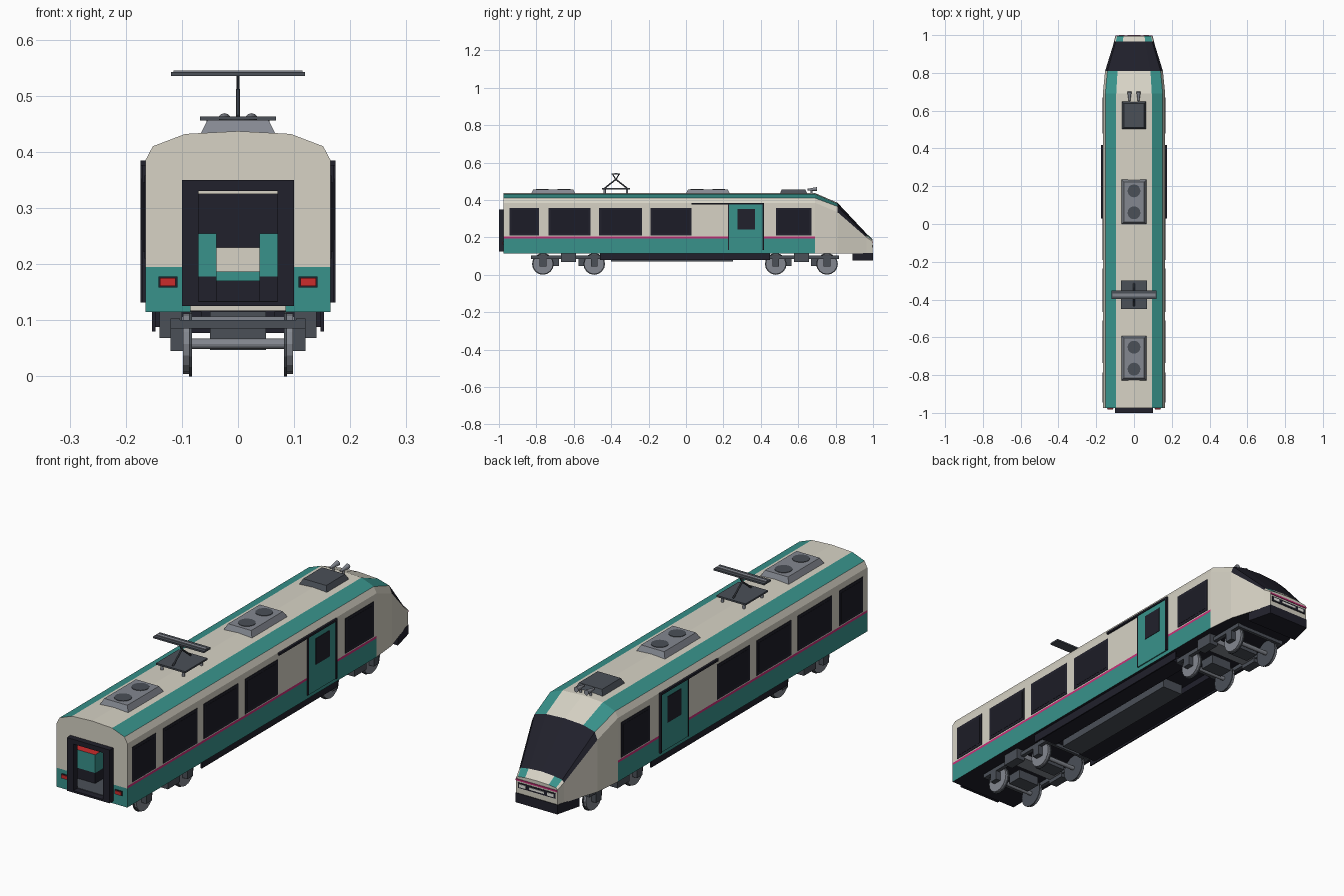
import bpy, bmesh, math
from mathutils import Vector, Matrix

if "Cube" in bpy.data.objects:
    bpy.data.objects.remove(bpy.data.objects["Cube"])


def material(name, r, g, b):
    m = bpy.data.materials.new(name)
    m.use_nodes = True
    m.diffuse_color = (r, g, b, 1)
    m.node_tree.nodes["Principled BSDF"].inputs["Base Color"].default_value = (r, g, b, 1)
    return m


CREAM = material("cream paint", 0.68, 0.65, 0.56)
TEAL = material("teal paint", 0.04, 0.29, 0.26)
BLACK = material("near black", 0.015, 0.015, 0.025)
MAGENTA = material("magenta stripe", 0.58, 0.03, 0.19)
GREY = material("steel grey", 0.23, 0.245, 0.28)
DARK = material("dark grey", 0.07, 0.08, 0.097)
RED = material("red", 0.6, 0.025, 0.025)
LAMP = material("lamp white", 0.85, 0.85, 0.8)
GLASS = material("dark glass", 0.012, 0.012, 0.02)


def finish(name, bm, mats, smooth=False):
    mesh = bpy.data.meshes.new(name)
    bm.to_mesh(mesh)
    bm.free()
    for m in mats:
        mesh.materials.append(m)
    ob = bpy.data.objects.new(name, mesh)
    bpy.context.collection.objects.link(ob)
    return ob


def box(name, mat, xs, ys, zs, taper=0.0, top=None, open_rear=False):
    """Box from ranges; taper pulls the top in, top recolours the upper face."""
    bm = bmesh.new()
    bmesh.ops.create_cube(bm, size=1)
    for v in bm.verts:
        t = taper if v.co.z > 0 else 0
        for axis, (a, b) in enumerate((xs, ys, zs)):
            lo, hi = min(a, b), max(a, b)
            pull = t if axis < 2 else 0
            v.co[axis] = hi - pull if v.co[axis] > 0 else lo + pull
    bm.normal_update()
    if top:
        for f in bm.faces:
            f.material_index = int(f.normal.z > 0.9)
    if open_rear:
        bmesh.ops.delete(bm, geom=[f for f in bm.faces if f.normal.y < -0.9], context='FACES')
        bmesh.ops.reverse_faces(bm, faces=bm.faces[:])
    return finish(name, bm, [mat, top] if top else [mat])


def pair(name, mat, xs, ys, zs, **kw):
    """The same box on both sides of the car."""
    for side, s in (("left", 1), ("right", -1)):
        box(f"{side}_{name}", mat, (s * xs[0], s * xs[1]), ys, zs, **kw)


def rod(name, mat, a, b, r, r2=None, sides=12):
    a, b = Vector(a), Vector(b)
    d = b - a
    bm = bmesh.new()
    m = Matrix.Translation((a + b) / 2) @ d.to_track_quat('Z', 'Y').to_matrix().to_4x4()
    bmesh.ops.create_cone(bm, cap_ends=True, segments=sides, radius1=r,
                          radius2=r if r2 is None else r2, depth=d.length, matrix=m)
    return finish(name, bm, [mat])


# Body shell: lofted cross-sections, each y, half width, then six heights and crown
STATIONS = [
    (-0.975, 0.165, (0.115, 0.195, 0.205, 0.385, 0.41, 0.432, 0.437)),
    (0.69, 0.165, (0.115, 0.195, 0.205, 0.385, 0.41, 0.432, 0.437)),
    (0.81, 0.153, (0.115, 0.195, 0.205, 0.335, 0.365, 0.38, 0.385)),
    (0.965, 0.105, (0.115, 0.17, 0.18, 0.2, 0.21, 0.216, 0.22)),
    (0.996, 0.097, (0.115, 0.155, 0.165, 0.18, 0.186, 0.19, 0.192)),
]
WIDTHS = (1, 1, 1, 1, 0.92, 0.57, 0)
PAINT = [CREAM, TEAL, BLACK, MAGENTA]
BANDS = [
    (1, 3, 0, 0, 1, 0),      # passenger section
    (0, 0, 0, 0, 1, 0),      # cab roof
    (0, 0, 0, 2, 2, 2),      # windscreen
    (0, 0, 0, 0, 1, 0),      # bonnet
]
bm = bmesh.new()
rings = []
for y, w, zs in STATIONS:
    half = [(w * k, z) for k, z in zip(WIDTHS, zs)]
    full = half + [(-x, z) for x, z in half[-2::-1]]
    rings.append([bm.verts.new((x, y, z)) for x, z in full])
for bands, a, b in zip(BANDS, rings, rings[1:]):
    for k in range(12):
        f = bm.faces.new((a[k], a[k + 1], b[k + 1], b[k]))
        f.material_index = bands[min(k, 11 - k)]
    bm.faces.new((a[0], b[0], b[12], a[12])).material_index = 2
bm.faces.new(rings[-1])
# End wall around the gangway doorway
inner = {}


def doorway(v):
    key = (max(-0.085, min(0.085, v.co.x)), min(v.co.z, 0.34))
    if key not in inner:
        inner[key] = bm.verts.new((key[0], v.co.y, key[1]))
    return inner[key]


for k in range(12):
    a, b = rings[0][k], rings[0][k + 1]
    loop = list(dict.fromkeys((a, b, doorway(b), doorway(a))))
    bm.faces.new(loop).material_index = int(k in (0, 11))
bmesh.ops.recalc_face_normals(bm, faces=bm.faces[:])
finish("body_shell", bm, PAINT)

# Gangway frame and interior
pair("gangway_post", BLACK, (0.07, 0.1), (-1, -0.972), (0.125, 0.35))
box("gangway_header", BLACK, (-0.07, 0.07), (-1, -0.972), (0.33, 0.35))
box("gangway_sill", BLACK, (-0.07, 0.07), (-1, -0.972), (0.125, 0.133))
box("saloon_lining", BLACK, (-0.15, 0.15), (-0.974, 0.6), (0.13, 0.34), open_rear=True)
box("saloon_floor", DARK, (-0.149, 0.149), (-0.97, 0.59), (0.131, 0.134))
box("ceiling_panel", CREAM, (-0.07, 0.07), (-0.95, 0.55), (0.325, 0.331))
pair("bench", TEAL, (0.038, 0.14), (-0.9, 0.3), (0.178, 0.255), top=RED)
pair("bench_base", BLACK, (0.038, 0.14), (-0.9, 0.3), (0.134, 0.178))
box("end_table", TEAL, (-0.04, 0.04), (0.4, 0.5), (0.17, 0.187))
box("end_panel", CREAM, (-0.04, 0.04), (0.45, 0.5), (0.187, 0.23))

# Tail lamps
pair("tail_lamp_rim", BLACK, (0.108, 0.142), (-0.978, -0.974), (0.158, 0.178))
pair("tail_lamp", RED, (0.111, 0.139), (-0.981, -0.974), (0.161, 0.175))

# Side windows
for i, (y0, y1) in enumerate([(-0.945, -0.785), (-0.735, -0.51), (-0.465, -0.235),
                              (-0.19, 0.03), (0.48, 0.67)]):
    pair(f"window_frame_{i}", BLACK, (0.162, 0.167), (y0, y1), (0.21, 0.358))
    pair(f"window_glass_{i}", GLASS, (0.162, 0.168), (y0 + 0.012, y1 - 0.012), (0.222, 0.346))

# Sliding doors with their rail
pair("door_leaf", TEAL, (0.16, 0.17), (0.228, 0.41), (0.132, 0.378))
pair("door_window", BLACK, (0.165, 0.172), (0.275, 0.368), (0.243, 0.353))
pair("door_rail", BLACK, (0.16, 0.174), (0.03, 0.417), (0.376, 0.385))
pair("door_front_seal", BLACK, (0.16, 0.174), (0.408, 0.417), (0.132, 0.38))
pair("door_rear_seal", BLACK, (0.16, 0.171), (0.224, 0.229), (0.132, 0.38))

# Nose details
box("nose_stripe", MAGENTA, (-0.097, 0.097), (0.99, 0.999), (0.17, 0.177))
box("headlamp_strip", BLACK, (-0.088, 0.088), (0.99, 0.998), (0.14, 0.163))
pair("headlamp", LAMP, (0.05, 0.08), (0.99, 1.0), (0.145, 0.158))
box("marker_lamp", LAMP, (-0.035, 0.035), (0.99, 1.0), (0.147, 0.156))
bumper = box("bumper", BLACK, (-0.125, 0.125), (0.89, 0.999), (0.077, 0.117))
for v in bumper.data.vertices:
    if v.co.y > 0.95:
        v.co.x *= 0.78

# Roof equipment
for i, y in enumerate((-0.71, 0.117)):
    box(f"cooling_unit_{i}", GREY, (-0.068, 0.068), (y - 0.12, y + 0.12), (0.43, 0.457), taper=0.014)
    for j in (-1, 1):
        c = y + j * 0.058
        rod(f"cooling_fan_{i}_{j}", DARK, (0, c, 0.45), (0, c, 0.459), 0.034, sides=20)
box("brake_unit", DARK, (-0.066, 0.066), (0.5, 0.65), (0.43, 0.456), taper=0.012)
for x in (-0.024, 0.024):
    rod("horn", GREY, (x, 0.65, 0.456), (x, 0.7, 0.458), 0.004, 0.011)
    rod("horn_post", GREY, (x, 0.67, 0.43), (x, 0.67, 0.456), 0.005)

# Pantograph
box("pantograph_base", DARK, (-0.068, 0.068), (-0.45, -0.3), (0.456, 0.463))
for y in (-0.435, -0.315):
    for x in (-0.05, 0.05):
        rod("pantograph_foot", GREY, (x, y, 0.425), (x, y, 0.458), 0.006)
    rod("pantograph_arm", DARK, (0, y, 0.463), (0, -0.375, 0.51), 0.004, sides=8)
for y in (-0.392, -0.358):
    rod("pantograph_fork", DARK, (0, -0.375, 0.508), (0, y, 0.538), 0.003, sides=8)
box("pantograph_head", DARK, (-0.119, 0.119), (-0.398, -0.352), (0.535, 0.542))
box("contact_strip", GREY, (-0.115, 0.115), (-0.383, -0.367), (0.541, 0.545))

# Underframe
pair("side_skirt", BLACK, (0.147, 0.153), (-0.46, 0.45), (0.08, 0.117))
pair("equipment_tray", BLACK, (0.065, 0.147), (-0.43, 0.42), (0.088, 0.116))
box("equipment_case", DARK, (-0.05, 0.05), (-0.4, 0.25), (0.072, 0.116))

# Bogies and wheelsets
for end, yc in (("front", -0.628), ("rear", 0.617)):
    pair(f"{end}_bogie_rail", DARK, (0.103, 0.12), (yc - 0.2, yc + 0.2), (0.085, 0.103))
    box(f"{end}_bolster", GREY, (-0.138, 0.138), (yc - 0.035, yc + 0.035), (0.085, 0.107))
    pair(f"{end}_air_spring", DARK, (0.1, 0.14), (yc - 0.04, yc + 0.04), (0.068, 0.116))
    for j in (-1, 1):
        y = yc + j * 0.137
        rod(f"{end}_axle", GREY, (-0.11, y, 0.058), (0.11, y, 0.058), 0.009)
        box(f"{end}_motor", DARK, (-0.05, 0.05), (y - j * 0.085, y - j * 0.02), (0.047, 0.087))
        box(f"{end}_cross_beam", DARK, (-0.11, 0.11), (y + j * 0.05, y + j * 0.063), (0.085, 0.1))
        pair(f"{end}_axle_box", DARK, (0.098, 0.12), (y - 0.018, y + 0.018), (0.045, 0.086))
        for s in (-1, 1):
            rod("wheel_tread", GREY, (s * 0.084, y, 0.058), (s * 0.098, y, 0.058), 0.054, sides=16)
            rod("wheel_flange", DARK, (s * 0.082, y, 0.058), (s * 0.087, y, 0.058), 0.058, sides=16)
